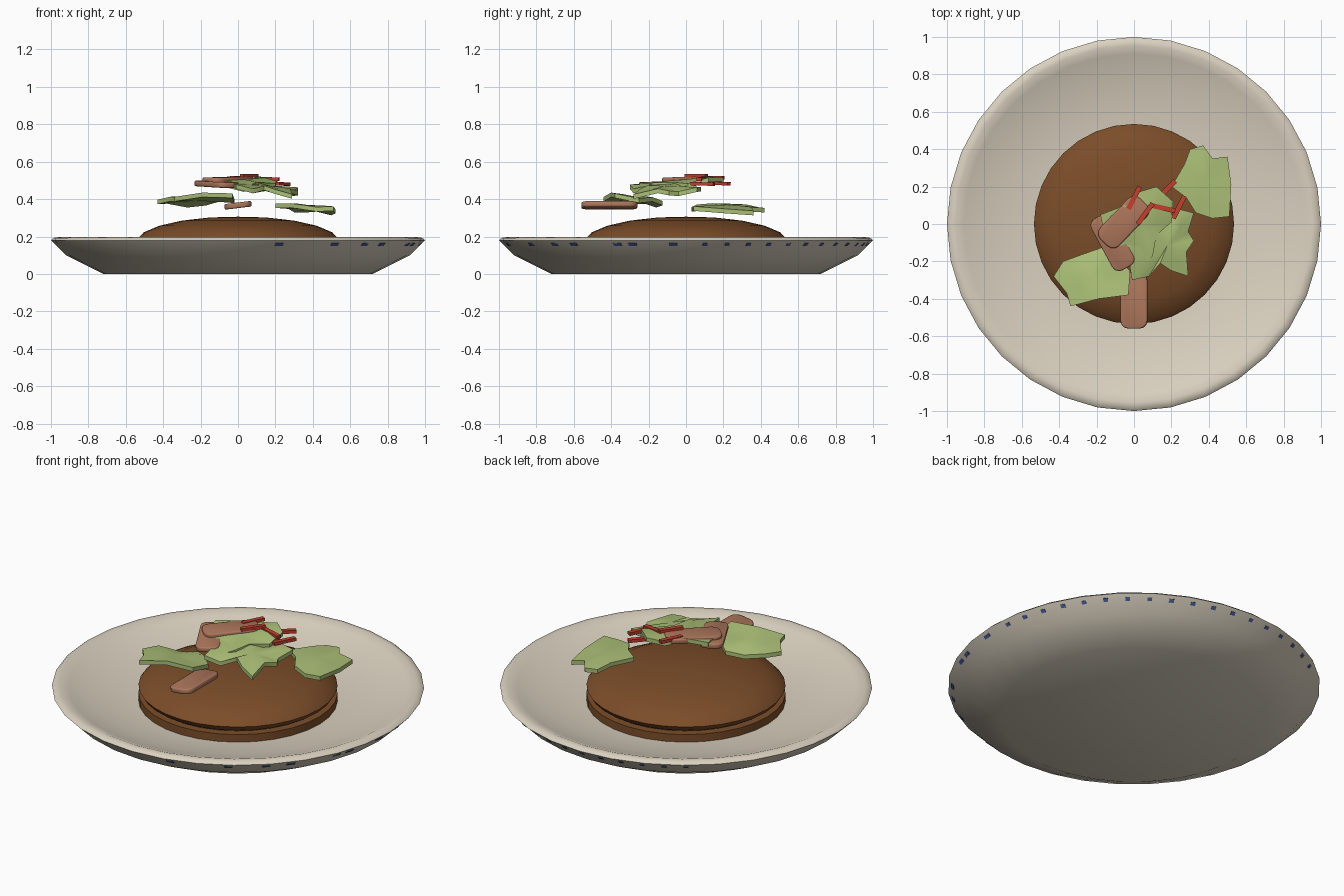
import bpy, bmesh, math
from mathutils import Vector, Matrix

if "Cube" in bpy.data.objects:
    bpy.data.objects.remove(bpy.data.objects["Cube"])


def mat(name, rgb):
    m = bpy.data.materials.new(name)
    m.diffuse_color = (*[(c / 255) ** 2.2 for c in rgb], 1)
    m.use_nodes = True
    m.node_tree.nodes["Principled BSDF"].inputs["Base Color"].default_value = m.diffuse_color
    return m


CREAM = mat("cream glaze", (217, 208, 190))
BROWN = mat("brown patty", (122, 78, 45))
GREEN = mat("leaf green", (170, 190, 118))
MEAT = mat("meat tan", (172, 118, 92))
RED = mat("pepper red", (192, 66, 50))
BLUE = mat("rim blue", (72, 90, 145))


def finish(bm, name, material, angle=40):
    bmesh.ops.recalc_face_normals(bm, faces=bm.faces)
    me = bpy.data.meshes.new(name)
    bm.to_mesh(me)
    bm.free()
    me.materials.append(material)
    ob = bpy.data.objects.new(name, me)
    bpy.context.collection.objects.link(ob)
    bpy.ops.object.select_all(action='DESELECT')
    ob.select_set(True)
    bpy.context.view_layer.objects.active = ob
    if angle:
        bpy.ops.object.shade_smooth_by_angle(angle=math.radians(angle))
    return ob


def lathe(name, profile, material, sides=32, angle=40):
    """Spin a closed (radius, z) profile whose ends lie on the axis."""
    bm = bmesh.new()
    vs = [bm.verts.new((r, 0, z)) for r, z in profile]
    es = [bm.edges.new(p) for p in zip(vs, vs[1:])]
    bmesh.ops.spin(bm, geom=vs + es, cent=(0, 0, 0), axis=(0, 0, 1),
                   angle=math.tau, steps=sides, use_duplicate=False)
    bmesh.ops.remove_doubles(bm, verts=bm.verts, dist=0.0005)
    return finish(bm, name, material, angle)


def leaf(name, outline, z, slope, ripple=0.012, thick=0.024):
    """Ragged leaf: tilted outline with an inner ring and a raised middle."""
    bm = bmesh.new()
    n = len(outline)
    cx = sum(p[0] for p in outline) / n
    cy = sum(p[1] for p in outline) / n

    def ring(f, dz):
        out = []
        for i, (x, y) in enumerate(outline):
            dx, dy = (x - cx) * f, (y - cy) * f
            h = z + slope[0] * dx + slope[1] * dy + ripple * f * math.sin(i * 2.1) + dz
            out.append(bm.verts.new((cx + dx, cy + dy, h)))
        return out

    layers = []
    for dz in (thick / 2, -thick / 2):
        outer, inner = ring(1, dz), ring(0.5, dz + 0.006)
        mid = bm.verts.new((cx, cy, z + dz + 0.008))
        layers.append(outer)
        for i in range(n):
            j = (i + 1) % n
            bm.faces.new((outer[i], outer[j], inner[j], inner[i]))
            bm.faces.new((inner[i], inner[j], mid))
    a, b = layers
    for i in range(n):
        j = (i + 1) % n
        bm.faces.new((a[i], a[j], b[j], b[i]))
    return finish(bm, name, GREEN)


def bar(name, start, end, width, height, material, bevel=0.0, roll=0.0):
    """Box running from start to end, with optional rounded corners."""
    a, b = Vector(start), Vector(end)
    d = b - a
    bm = bmesh.new()
    bmesh.ops.create_cube(bm, size=1)
    bmesh.ops.scale(bm, vec=(d.length, width, height), verts=bm.verts)
    if bevel:
        upright = [e for e in bm.edges if abs(e.verts[0].co.z - e.verts[1].co.z) > height / 2]
        bmesh.ops.bevel(bm, geom=upright, offset=bevel, segments=3, profile=0.5, affect='EDGES')
        rims = [e for e in bm.edges if abs(e.verts[0].co.z - e.verts[1].co.z) < 1e-5]
        bmesh.ops.bevel(bm, geom=rims, offset=height * 0.25, segments=2, profile=0.5, affect='EDGES')
    yaw = Matrix.Rotation(math.atan2(d.y, d.x), 4, 'Z')
    pitch = Matrix.Rotation(-math.atan2(d.z, d.xy.length), 4, 'Y')
    spin = Matrix.Rotation(roll, 4, 'X')
    bm.transform(Matrix.Translation((a + b) / 2) @ yaw @ pitch @ spin)
    return finish(bm, name, material, 50 if bevel else 0)


# Plate
lathe("plate", [(0, 0), (.72, 0), (.92, .10), (1, .18), (.985, .193), (.955, .197),
                (.91, .18), (.75, .13), (.52, .098), (0, .085)], CREAM)

# Small painted dashes under the rim
bm = bmesh.new()
for deg in [-77, -58, -46, -38, -22, -17, -4] + list(range(6, 132, 7)):
    w = 0.045 if deg < 0 else 0.025
    m = (Matrix.Rotation(math.radians(deg), 4, 'Z') @ Matrix.Translation((.974, 0, .159))
         @ Matrix.Rotation(math.radians(45), 4, 'Y') @ Matrix.Diagonal((.008, w, .02, 1)))
    bmesh.ops.create_cube(bm, size=1, matrix=m)
finish(bm, "rim_dashes", BLUE, 0)

# Patty: lower disc and domed top
lathe("patty_base", [(0, .07), (.535, .07), (.535, .145), (0, .145)], BROWN)
lathe("patty_top", [(0, .14), (.49, .145), (.52, .165), (.535, .19), (.505, .222), (.42, .258),
                    (.30, .285), (.15, .302), (0, .306)], BROWN, angle=60)

# Salad leaves
leaf("leaf_left", [(-.43, -.28), (-.38, -.2), (-.27, -.16), (-.17, -.125), (-.1, -.18), (-.02, -.25),
                   (-.03, -.38), (-.19, -.4), (-.34, -.44), (-.36, -.37)], .395, (.05, -.13))
leaf("leaf_right", [(.2, .2), (.27, .32), (.3, .4), (.37, .42), (.42, .35), (.5, .36),
                    (.52, .21), (.51, .04), (.42, .03), (.33, .06), (.28, .14)], .348, (-.09, -.04), .007)
leaf("leaf_lower", [(-.04, -.12), (.03, .05), (.17, .02), (.24, .08), (.32, .06), (.29, -.04),
                    (.32, -.09), (.28, -.15), (.29, -.28), (.2, -.25), (.14, -.21), (.08, -.28),
                    (-.01, -.30)], .45, (-.14, .06))
leaf("leaf_upper", [(-.18, .05), (-.05, .1), (.02, .17), (.12, .2), (.21, .12), (.2, .01),
                    (.12, -.06), (.1, -.17), (.03, -.24), (-.06, -.15), (-.15, -.1)],
     .485, (-.03, .1))

# Meat strips
bar("meat_front", (0, -.56, .367), (0, -.26, .367), .145, .03, MEAT, .045, roll=-.12)
bar("meat_lower", (-.19, .04, .485), (-.04, -.235, .475), .13, .03, MEAT, .04)
bar("meat_upper", (-.16, -.10, .50), (.05, .12, .506), .14, .03, MEAT, .045)

# Pepper sticks
sticks = [((-.03, .08, .515), (.03, .2, .515)), ((.02, 0, .525), (.1, .11, .525)),
          ((.09, .1, .512), (.22, .07, .506)), ((.14, .15, .485), (.22, .23, .482)),
          ((.21, .03, .482), (.27, .15, .48))]
for i, (s, e) in enumerate(sticks):
    bar(f"pepper_stick_{i + 1}", s, e, .026, .018, RED)
